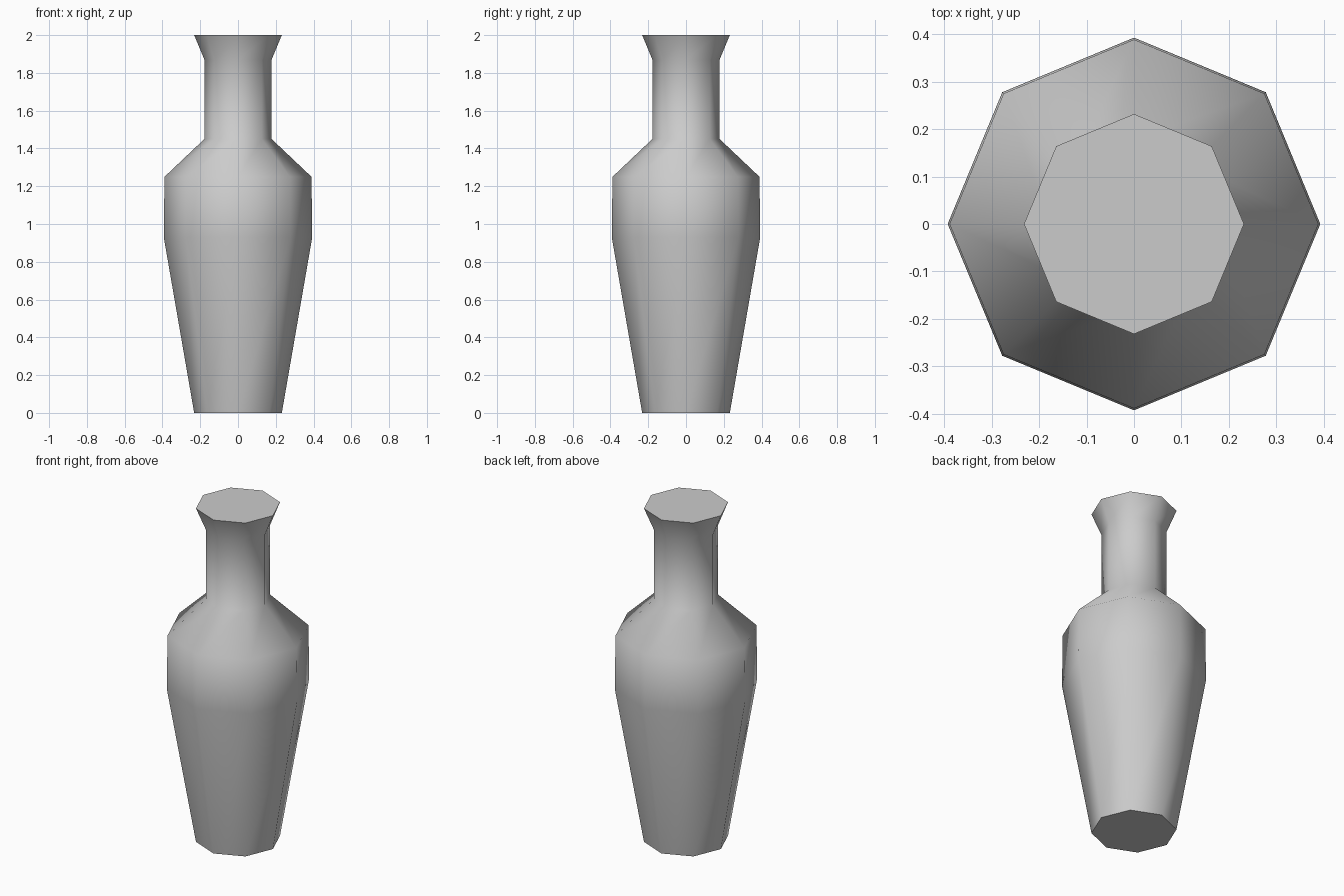
import bpy, bmesh
from math import cos, sin, pi, radians

cube = bpy.data.objects.get("Cube")
if cube:
    bpy.data.objects.remove(cube, do_unlink=True)

SIDES = 8
# Radius and height from foot to lip
PROFILE = [(0.232, 0), (0.393, 0.93), (0.389, 1.25),
           (0.178, 1.45), (0.178, 1.87), (0.232, 2.0)]

# Single grey finish
grey = bpy.data.materials.new("light grey")
grey.use_nodes = True
colour = (0.6, 0.6, 0.6, 1)
grey.diffuse_color = colour
grey.node_tree.nodes["Principled BSDF"].inputs["Base Color"].default_value = colour

# Eight-sided body: one ring per profile point
bm = bmesh.new()
rings = [[bm.verts.new((r * cos(2 * pi * i / SIDES), r * sin(2 * pi * i / SIDES), z))
          for i in range(SIDES)] for r, z in PROFILE]
for low, high in zip(rings, rings[1:]):
    for i in range(SIDES):
        j = (i + 1) % SIDES
        bm.faces.new((low[i], low[j], high[j], high[i]))

# Closed foot and mouth
bm.faces.new(rings[0][::-1])
bm.faces.new(rings[-1])

mesh = bpy.data.meshes.new("vase_body")
bm.to_mesh(mesh)
bm.free()
mesh.materials.append(grey)
vase = bpy.data.objects.new("vase_body", mesh)
bpy.context.collection.objects.link(vase)

# Smooth sides with crisp rims
bpy.ops.object.select_all(action="DESELECT")
vase.select_set(True)
bpy.context.view_layer.objects.active = vase
bpy.ops.object.shade_smooth_by_angle(angle=radians(55))
